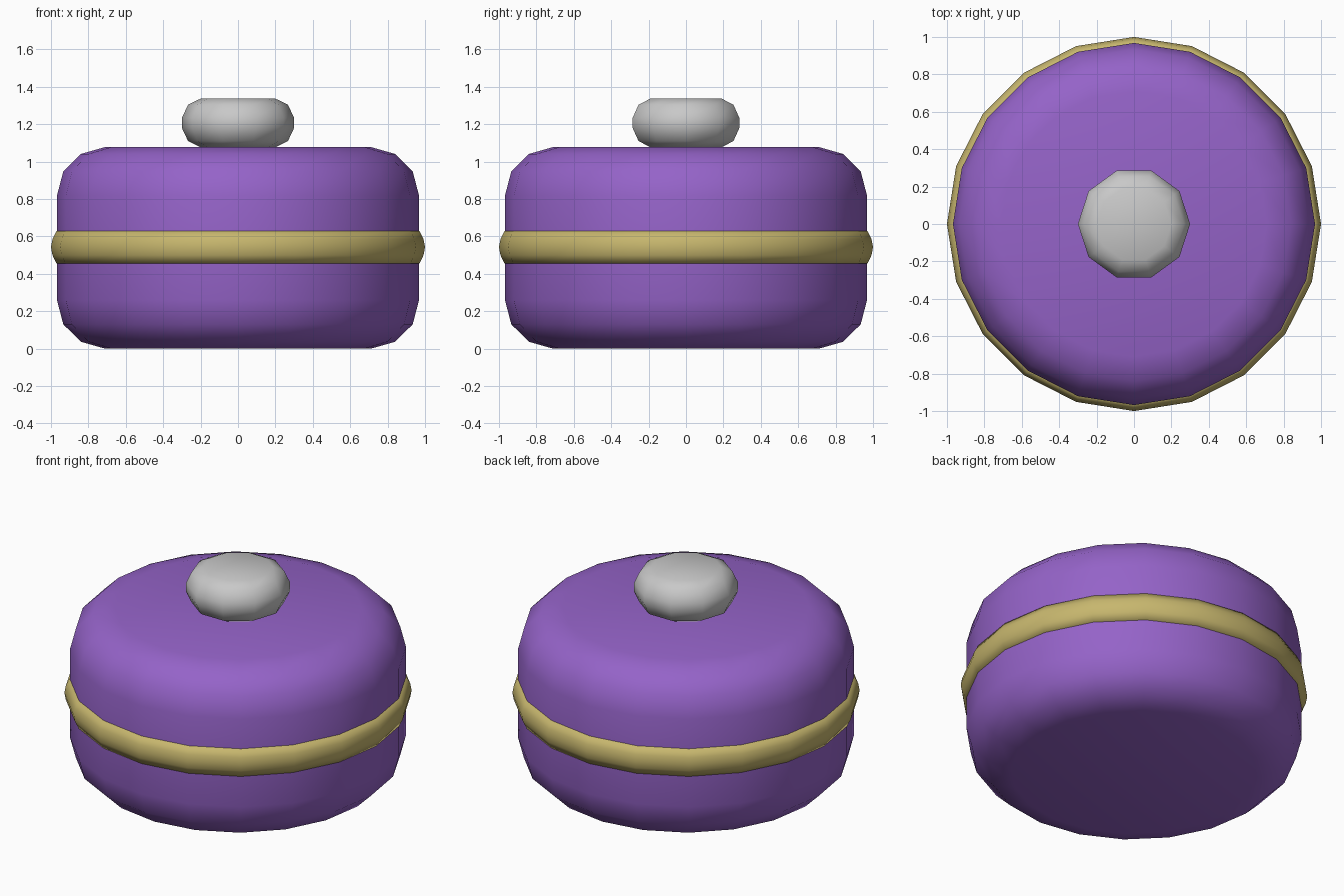
import bpy
import bmesh
from math import cos, sin, tau

cube = bpy.data.objects.get("Cube")
if cube:
    bpy.data.objects.remove(cube, do_unlink=True)


def make_material(name, color):
    mat = bpy.data.materials.new(name)
    mat.use_nodes = True
    mat.diffuse_color = (*color, 1)
    mat.node_tree.nodes["Principled BSDF"].inputs["Base Color"].default_value = (*color, 1)
    return mat


def lathe(name, profile, sides, mat, closed=False):
    """Revolve (radius, height) points, listed bottom to top on the outside."""
    bm = bmesh.new()
    rings = [[bm.verts.new((r * cos(tau * i / sides), r * sin(tau * i / sides), z))
              for i in range(sides)] for r, z in profile]
    pairs = list(zip(rings, rings[1:]))
    if closed:
        pairs.append((rings[-1], rings[0]))
    else:
        bm.faces.new(rings[0][::-1])
        bm.faces.new(rings[-1])
    for low, high in pairs:
        for i in range(sides):
            j = (i + 1) % sides
            bm.faces.new((low[i], low[j], high[j], high[i]))
    for face in bm.faces:
        face.smooth = True
    mesh = bpy.data.meshes.new(name)
    bm.to_mesh(mesh)
    bm.free()
    mesh.materials.append(mat)
    obj = bpy.data.objects.new(name, mesh)
    bpy.context.collection.objects.link(obj)
    return obj


def mirrored(lower, mid):
    """Complete a profile by reflecting its lower half about a height."""
    return lower + [(r, 2 * mid - z) for r, z in reversed(lower)]


purple = make_material("purple", (0.30, 0.125, 0.58))
gold = make_material("muted gold", (0.57, 0.47, 0.155))
grey = make_material("light grey", (0.58, 0.58, 0.58))

# Rounded drum body
lathe("body", mirrored([(0.71, 0), (0.84, 0.037), (0.934, 0.13), (0.968, 0.26)], 0.539),
      20, purple)

# Raised band around the seam, closed on the inside
lathe("band", [(0.94, 0.46), (0.97, 0.455), (0.992, 0.50), (1.0, 0.543),
               (0.992, 0.585), (0.97, 0.63), (0.94, 0.626)], 20, gold, closed=True)

# Faceted knob on the lid
lathe("knob", mirrored([(0.2, 1.077), (0.267, 1.11), (0.3, 1.18)], 1.207), 10, grey)
